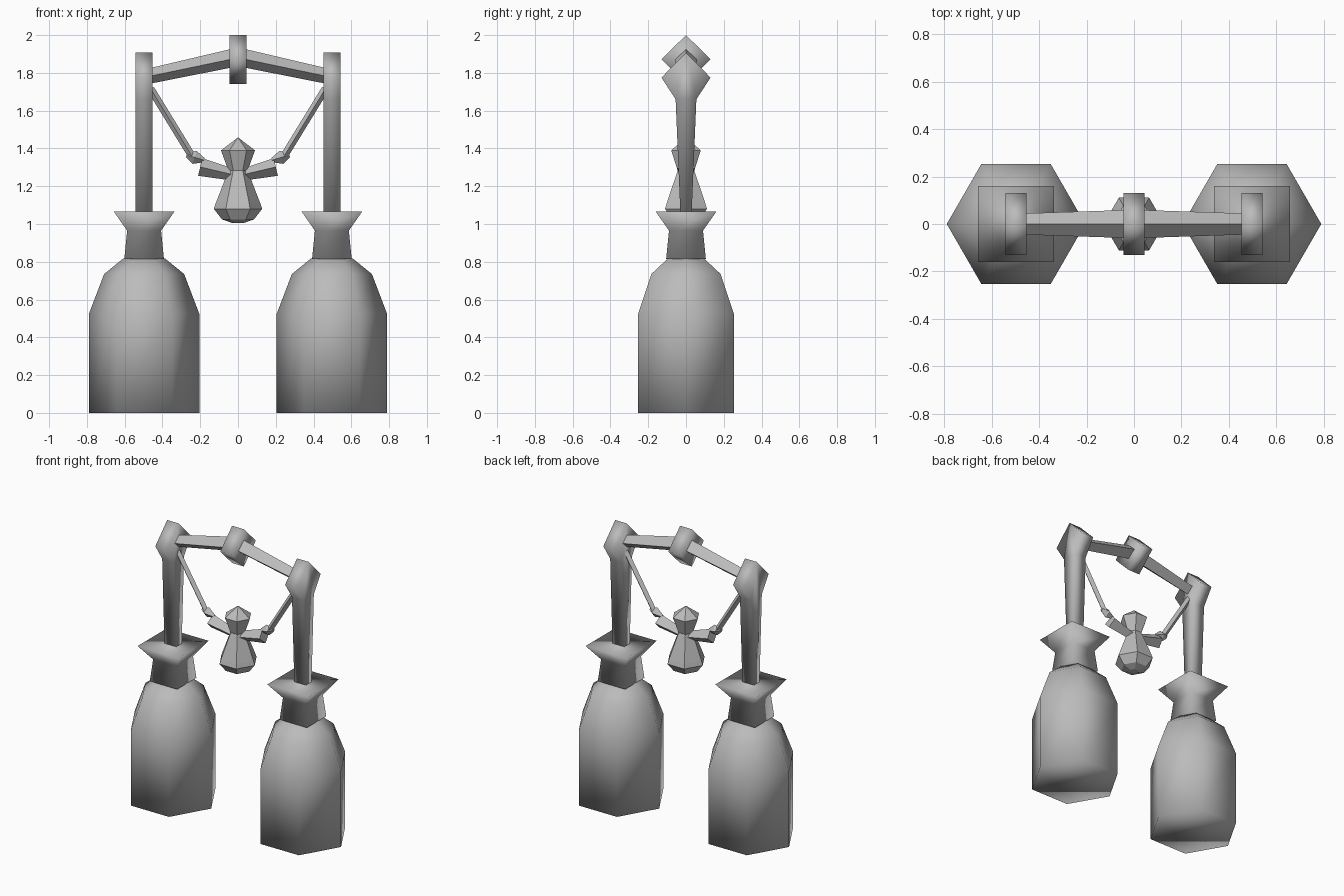
import bpy, math
from mathutils import Vector

if "Cube" in bpy.data.objects:
    bpy.data.objects.remove(bpy.data.objects["Cube"])

grey = bpy.data.materials.new("grey")
grey.diffuse_color = (0.5, 0.5, 0.5, 1)
grey.use_nodes = True
grey.node_tree.nodes["Principled BSDF"].inputs["Base Color"].default_value = grey.diffuse_color


def make(name, verts, faces, smooth=False):
    me = bpy.data.meshes.new(name)
    me.from_pydata([tuple(v) for v in verts], [], faces)
    me.materials.append(grey)
    for p in me.polygons:
        p.use_smooth = smooth
    ob = bpy.data.objects.new(name, me)
    bpy.context.collection.objects.link(ob)
    return ob


def skin(name, rings, smooth=False):
    """Join equal-sized rings of points, capping both ends."""
    n = len(rings[0])
    faces = [(k * n + i, k * n + (i + 1) % n, (k + 1) * n + (i + 1) % n, (k + 1) * n + i)
             for k in range(len(rings) - 1) for i in range(n)]
    last = (len(rings) - 1) * n
    faces += [tuple(reversed(range(n))), tuple(range(last, last + n))]
    return make(name, [v for r in rings for v in r], faces, smooth)


def lathe(name, profile, sides, x=0, turn=0, smooth=False):
    """Polygonal turned shape from (radius, z) pairs."""
    rings = [[(x + r * math.cos(turn + 2 * math.pi * i / sides),
               r * math.sin(turn + 2 * math.pi * i / sides), z) for i in range(sides)]
             for r, z in profile]
    return skin(name, rings, smooth)


def plate(name, outline, x, half, smooth=True):
    """Extrude a counter-clockwise y-z outline along x."""
    return skin(name, [[(x + dx, y, z) for y, z in outline] for dx in (-half, half)], smooth)


def bar(name, stations, sides=4):
    """Tapered bar in the x-z plane through (x, z, radius in plane, radius in y)."""
    a, b = stations[0], stations[-1]
    d = Vector((b[0] - a[0], 0, b[1] - a[1])).normalized()
    v = Vector((0, 1, 0))
    u = v.cross(-d)
    rings = []
    for x, z, ru, rv in stations:
        c = Vector((x, 0, z))
        rings.append([c + u * ru * math.cos(2 * math.pi * i / sides)
                      - v * rv * math.sin(2 * math.pi * i / sides) for i in range(sides)])
    ob = skin(name, rings)
    return ob


Q = math.sqrt(2)
for s, side in ((-1, "left"), (1, "right")):
    x = 0.497 * s
    # Bottle-shaped base with square flared neck
    lathe(side + "_base", [(0.292, 0), (0.292, 0.525), (0.212, 0.735), (0.11, 0.818)], 6, x, smooth=True)
    lathe(side + "_neck", [(0.105 * Q, 0.815), (0.09 * Q, 0.965), (0.16 * Q, 1.065)],
          4, x, math.pi / 4, True)
    # Post with pointed head
    plate(side + "_post", [(-0.03, 1.06), (0.03, 1.06), (0.055, 1.66), (0.13, 1.775),
                           (0, 1.907), (-0.13, 1.775), (-0.055, 1.66)], x, 0.045)
    # Half of the diamond-section beam
    r0 = [(s * 0.455, 0, 1.745), (s * 0.455, 0.045, 1.785), (s * 0.455, 0, 1.828), (s * 0.455, -0.045, 1.785)]
    r1 = [(0, 0, 1.835), (0, 0.06, 1.88), (0, 0, 1.935), (0, -0.06, 1.88)]
    skin(side + "_beam", [r0, r1] if s < 0 else [r1, r0])
    # Rope, hand and sleeve of the swinging figure
    bar(side + "_rope", [(s * 0.462, 1.715, 0.02, 0.02), (s * 0.235, 1.345, 0.02, 0.02)])
    bar(side + "_hand", [(s * 0.272, 1.365, 0.012, 0.012), (s * 0.23, 1.353, 0.036, 0.03),
                         (s * 0.18, 1.338, 0.012, 0.012)])
    bar(side + "_sleeve", [(s * 0.03, 1.262, 0.032, 0.035), (s * 0.20, 1.302, 0.048, 0.05)])

# Central diamond block on the beam
plate("beam_block", [(0, 1.742), (0.13, 1.872), (0, 2.0), (-0.13, 1.872)], 0, 0.045)

# Swinging figure
lathe("figure_body", [(0.03, 1.005), (0.085, 1.025), (0.128, 1.08), (0.118, 1.11), (0.05, 1.285)], 6)
lathe("figure_head", [(0.05, 1.28), (0.09, 1.39), (0.002, 1.457)], 6)
